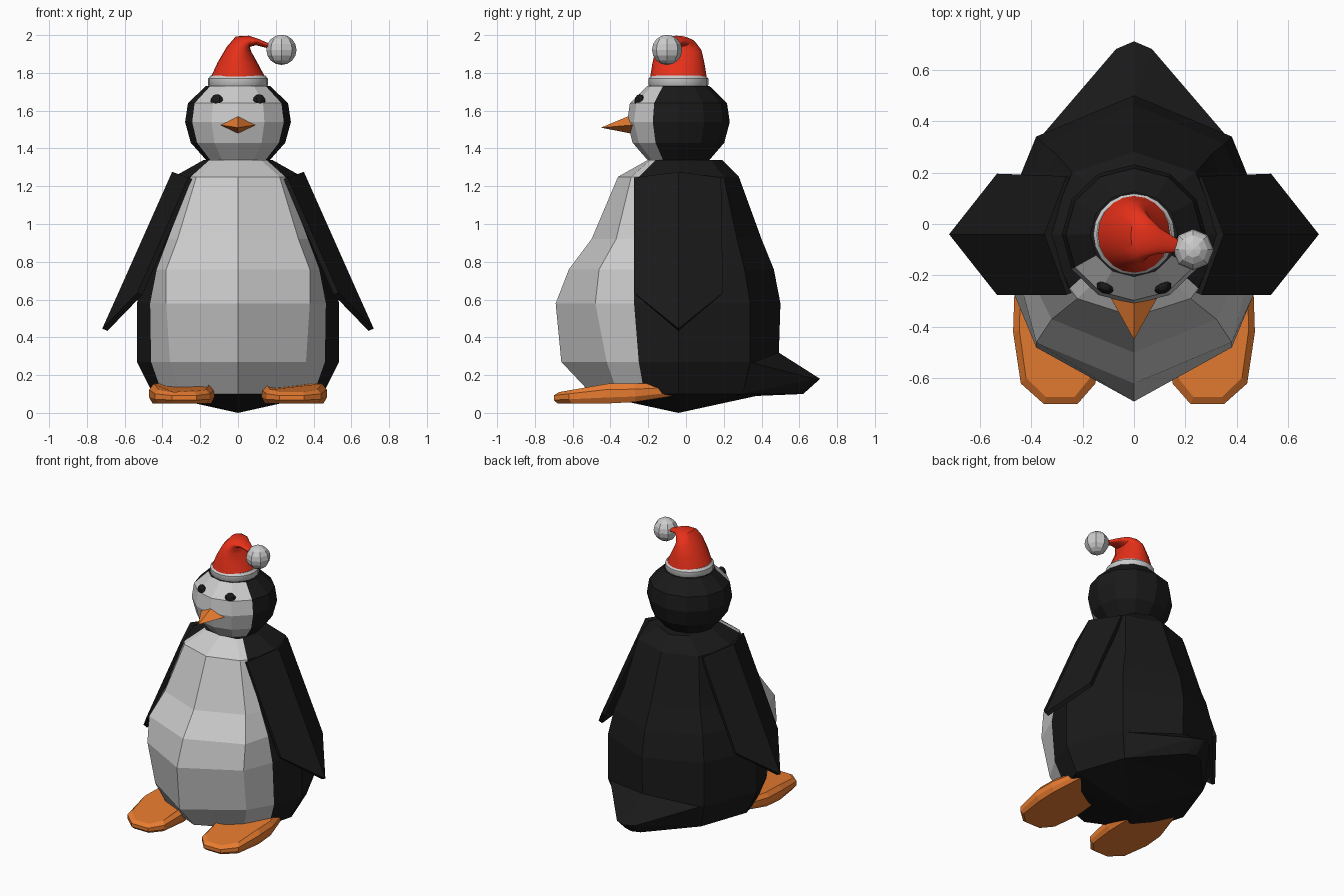
import bpy, bmesh, math
from mathutils import Matrix

if "Cube" in bpy.data.objects:
    bpy.data.objects.remove(bpy.data.objects["Cube"])


def material(name, rgb):
    m = bpy.data.materials.new(name)
    m.diffuse_color = (*rgb, 1)
    m.use_nodes = True
    m.node_tree.nodes["Principled BSDF"].inputs["Base Color"].default_value = m.diffuse_color
    return m


BLACK = material("black", (0.01, 0.01, 0.01))
PALE = material("pale", (0.8, 0.8, 0.8))
RED = material("red", (0.8, 0.03, 0.01))
ORANGE = material("orange", (0.8, 0.2, 0.03))


def finish(name, bm, mats=()):
    bmesh.ops.recalc_face_normals(bm, faces=bm.faces)
    me = bpy.data.meshes.new(name)
    bm.to_mesh(me)
    bm.free()
    for m in mats:
        me.materials.append(m)
    ob = bpy.data.objects.new(name, me)
    bpy.context.collection.objects.link(ob)
    return ob


def loft(name, rings, mats=(), pale=(), apex=None):
    """Skin closed rings; quads in the columns listed in pale use slot 1."""
    bm = bmesh.new()
    vs = [[bm.verts.new(p) for p in r] for r in rings]
    n = len(rings[0])
    for a, b in zip(vs, vs[1:]):
        for i in range(n):
            j = (i + 1) % n
            f = bm.faces.new((a[i], a[j], b[j], b[i]))
            f.material_index = 1 if i in pale else 0
    bm.faces.new(vs[0])
    if apex:
        tip = bm.verts.new(apex)
        for i in range(n):
            bm.faces.new((vs[-1][i], vs[-1][(i + 1) % n], tip))
    else:
        bm.faces.new(vs[-1])
    return finish(name, bm, mats)


def hull(name, points, mats):
    bm = bmesh.new()
    for p in points:
        bm.verts.new(p)
    bmesh.ops.convex_hull(bm, input=bm.verts)
    return finish(name, bm, mats)


def circle(z, rx, ry, n, cx=0, cy=-0.04, tilt=0):
    """Ellipse starting at the front, leaning towards +x by tilt."""
    pts = []
    for i in range(n):
        a = math.tau * i / n
        u = rx * math.sin(a)
        pts.append((cx + u * math.cos(tilt), cy - ry * math.cos(a), z - u * math.sin(tilt)))
    return pts


def smooth(ob):
    bpy.ops.object.select_all(action='DESELECT')
    ob.select_set(True)
    bpy.context.view_layer.objects.active = ob
    bpy.ops.object.shade_smooth_by_angle(angle=math.radians(40))


# Body: z, front y, diagonal, colour boundary, side x, back diagonal, back y
sections = [
    (1.34, -.20, (.12, -.19), (.15, -.16), .18, (.12, .13), .19),
    (1.25, -.36, (.22, -.29), (.25, -.25), .34, (.24, .20), .28),
    (0.92, -.50, (.32, -.37), (.37, -.27), .44, (.30, .27), .40),
    (0.76, -.62, (.38, -.46), (.43, -.275), .50, (.35, .31), .465),
    (0.58, -.69, (.38, -.48), (.465, -.275), .535, (.38, .34), .50),
    (0.27, -.66, (.36, -.42), (.46, -.25), .535, (.38, .34), .49),
    (0.10, -.50, (.30, -.36), (.40, -.22), .45, (.33, .30), .42),
]
rings = []
for z, front, diag, edge, side, rear, back in sections:
    half = [diag, edge, (side, -.04), rear]
    outline = [(0, front)] + half + [(0, back)] + [(-x, y) for x, y in reversed(half)]
    rings.append([(x, y, z) for x, y in outline])
loft("body", rings, (BLACK, PALE), (0, 1, 8, 9), apex=(0, -.04, 0))

# Tail wedge
pts = [(0, .49, .32), (0, .38, .09), (0, .71, .18), (0, .62, .10)]
for s in (-1, 1):
    pts += [(s * .37, .33, .27), (s * .33, .30, .10), (s * .07, .68, .18), (s * .06, .60, .10)]
hull("tail", pts, (BLACK,))

# Head with pale face
head = [(1.73, .17), (1.64, .265), (1.54, .28), (1.43, .25), (1.34, .17)]
loft("head", [circle(z, r, r * .97, 12) for z, r in head], (BLACK, PALE), (0, 1, 10, 11))

# Beak
hull("beak", [(-.10, -.27, 1.525), (.10, -.27, 1.525), (0, -.29, 1.577),
              (0, -.27, 1.475), (0, -.45, 1.51)], (ORANGE,))

foot_outline = [(.22, -.70), (.35, -.70), (.44, -.62), (.47, -.42), (.465, -.27), (.41, -.06),
                (.34, .08), (.26, .08), (.19, -.06), (.13, -.27), (.125, -.42), (.15, -.62)]


def sole_z(y):
    return .05 + max(0, y + .32) * .15


def top_z(y):
    return .155 - max(0, -.42 - y) * .16


for s, side in ((-1, "left"), (1, "right")):
    # Eyes
    bm = bmesh.new()
    bmesh.ops.create_uvsphere(bm, u_segments=8, v_segments=6, radius=.037,
                              matrix=Matrix.Translation((s * .112, -.245, 1.65))
                              @ Matrix.Rotation(s * .45, 4, 'Z') @ Matrix.Diagonal((1, .7, 1, 1)))
    finish(side + "_eye", bm, (BLACK,))

    # Flippers: folded plate with a ridge and a pointed end
    bm = bmesh.new()
    f0, r0, b0, f1, r1, b1, tip = [bm.verts.new((s * x, y, z)) for x, y, z in (
        (.25, -.27, 1.24), (.335, -.04, 1.27), (.25, .18, 1.24),
        (.52, -.27, .63), (.615, -.04, .64), (.52, .19, .63), (.705, -.04, .44))]
    for f in ((f0, r0, r1, f1), (r0, b0, b1, r1), (f1, r1, tip), (r1, b1, tip)):
        bm.faces.new(f)
    ob = finish(side + "_flipper", bm, (BLACK,))
    mod = ob.modifiers.new("thickness", 'SOLIDIFY')
    mod.thickness = .03
    mod.offset = 0

    # Feet: outline lofted with inset sole and top
    levels = []
    for inset, t in ((.9, 0), (1, .3), (1, .7), (.86, 1)):
        ring = []
        for x, y in foot_outline:
            z = sole_z(y) * (1 - t) + top_z(y) * t
            ring.append((s * (.297 + (x - .297) * inset), -.3 + (y + .3) * (.5 + inset / 2), z))
        levels.append(ring)
    loft(side + "_foot", levels, (ORANGE,))

# Hat: band, drooping cone, bobble
smooth(loft("hat_band", [circle(z, r, r, 20) for z, r in
                         ((1.725, .15), (1.735, .158), (1.77, .158), (1.785, .145))]))
cone = [(0, -.04, 1.775, .145, .15, 0), (0, -.04, 1.85, .108, .138, .05),
        (.008, -.04, 1.92, .07, .122, .25), (.03, -.045, 1.95, .06, .10, .8),
        (.06, -.05, 1.967, .03, .075, 1.5), (.10, -.065, 1.964, .018, .05, 1.9),
        (.17, -.085, 1.94, .012, .025, 1.9)]
smooth(loft("hat", [circle(z, rx, ry, 20, x, y, t) for x, y, z, rx, ry, t in cone], (RED,)))
bm = bmesh.new()
bmesh.ops.create_uvsphere(bm, u_segments=8, v_segments=8, radius=.08,
                          matrix=Matrix.Translation((.23, -.10, 1.922)))
finish("hat_bobble", bm)
